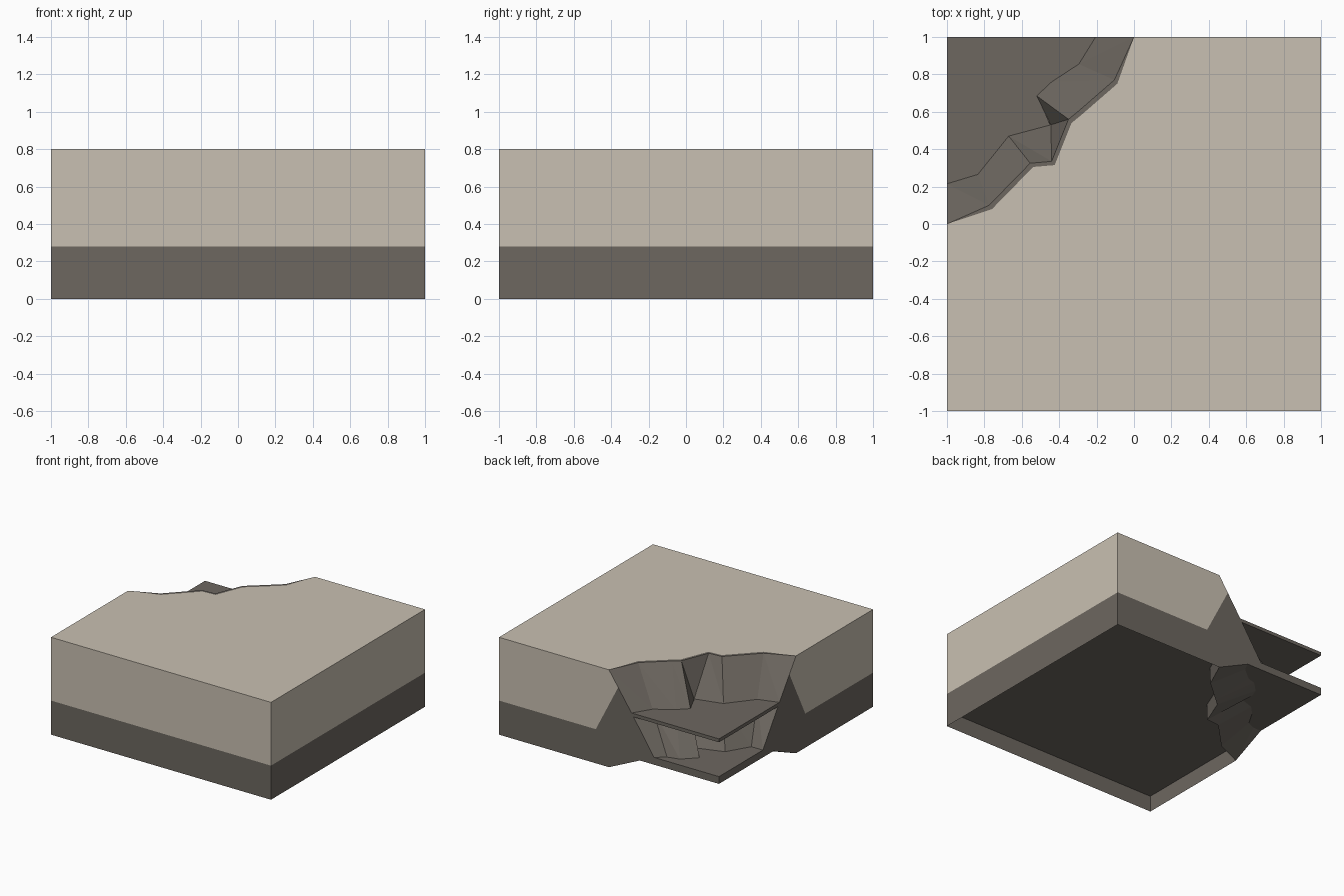
import bpy, bmesh
from mathutils import Vector

cube = bpy.data.objects.get("Cube")
if cube:
    bpy.data.objects.remove(cube, do_unlink=True)


def material(name, colour):
    m = bpy.data.materials.new(name)
    m.use_nodes = True
    m.diffuse_color = (*colour, 1)
    m.node_tree.nodes["Principled BSDF"].inputs["Base Color"].default_value = (*colour, 1)
    return m


beige = material("pale_sandstone", (0.584, 0.527, 0.445))
brown = material("dark_rock", (0.153, 0.136, 0.117))


def finish(bm, name, mats):
    mesh = bpy.data.meshes.new(name)
    bm.to_mesh(mesh)
    bm.free()
    for m in mats:
        mesh.materials.append(m)
    obj = bpy.data.objects.new(name, mesh)
    bpy.context.collection.objects.link(obj)
    return obj


# Broken edge at the brow, and the same edge further down the slope
BROW = [(0, 1), (-.105, .77), (-.295, .605), (-.35, .56),
        (-.44, .335), (-.555, .325), (-.775, .1), (-1, 0)]
SLOPE = [(-.205, 1), (-.295, .855), (-.44, .76), (-.52, .685),
         (-.445, .53), (-.67, .47), (-.835, .265), (-1, .215)]
H, SHELF, LEDGE, FLOOR, BAND = .8, .5, .19, .13, .28


def contour(t, z):
    """Rock outline at height z, pushed t steps out from the brow."""
    return [Vector((a + t * (c - a), b + t * (d - b), z))
            for (a, b), (c, d) in zip(BROW, SLOPE)]


# Main block with a broken corner
bm = bmesh.new()
rings = [[bm.verts.new(p) for p in contour(t, z)]
         for t, z in ((0, H), (1, SHELF), (2, LEDGE), (0, 0))]
top = [bm.verts.new((x, y, H)) for x, y in ((-1, -1), (1, -1), (1, 1))]
low = [bm.verts.new((x, y, 0)) for x, y in ((-1, -1), (1, -1), (1, 1))]

# Rock face
for upper, lower in zip(rings, rings[1:]):
    for i in range(len(BROW) - 1):
        bm.faces.new((upper[i], upper[i + 1], lower[i + 1]))
        bm.faces.new((upper[i], lower[i + 1], lower[i]))

# Top surface with a thin dark lip along the break
brow = rings[0]
lip = [brow[0]] + [bm.verts.new(v.co + Vector((.016, -.02, 0)))
                   for v in brow[1:-1]] + [brow[-1]]
for i in range(len(brow) - 1):
    quad = (brow[i], brow[i + 1], lip[i + 1], lip[i])
    bm.faces.new(list(dict.fromkeys(quad)))
top_face = bm.faces.new(lip + top)

# Outer walls
walls = [bm.faces.new((low[i], low[i + 1], top[i + 1], top[i])) for i in (0, 1)]
walls.append(bm.faces.new([low[2]] + [r[0] for r in reversed(rings)] + [top[2]]))
walls.append(bm.faces.new([low[0]] + [r[-1] for r in reversed(rings)] + [top[0]]))

# Hollow underside
base = bm.faces.new(rings[3] + low)
bmesh.ops.recalc_face_normals(bm, faces=bm.faces[:])
bmesh.ops.inset_region(bm, faces=[base], thickness=.004)
for v in base.verts:
    v.co.z = FLOOR

# Two-tone walls: a level band, plus a dark margin beside the break
cuts = [(Vector((0, 0, BAND)), Vector((0, 0, 1))),
        (Vector((.12, 1, BAND)), Vector((.39, -.39, .2)))]
for co, no in cuts:
    geom = set(walls)
    for f in walls:
        geom.update(f.edges, f.verts)
    out = bmesh.ops.bisect_plane(bm, geom=list(geom), plane_co=co, plane_no=no)
    walls = list({g for g in out["geom"] if isinstance(g, bmesh.types.BMFace)})
for f in bm.faces:
    f.material_index = 1
for f in walls:
    mid = f.calc_center_median()
    if all((mid - co).dot(no) > 0 for co, no in cuts):
        f.material_index = 0
top_face.material_index = 0
finish(bm, "broken_block", (beige, brown))


# Flat strata slabs poking out of the broken corner
def slab(name, t, z0, z1):
    bm = bmesh.new()
    outline = contour(t, z0) + [Vector((-1, 1, z0))]
    face = bm.faces.new([bm.verts.new(p) for p in outline])
    out = bmesh.ops.extrude_face_region(bm, geom=[face], use_keep_orig=True)
    verts = [g for g in out["geom"] if isinstance(g, bmesh.types.BMVert)]
    bmesh.ops.translate(bm, verts=verts, vec=(0, 0, z1 - z0))
    bmesh.ops.recalc_face_normals(bm, faces=bm.faces[:])
    finish(bm, name, (brown,))


slab("upper_shelf", .95, .472, SHELF)
slab("lower_shelf", 1.3, FLOOR, LEDGE)
